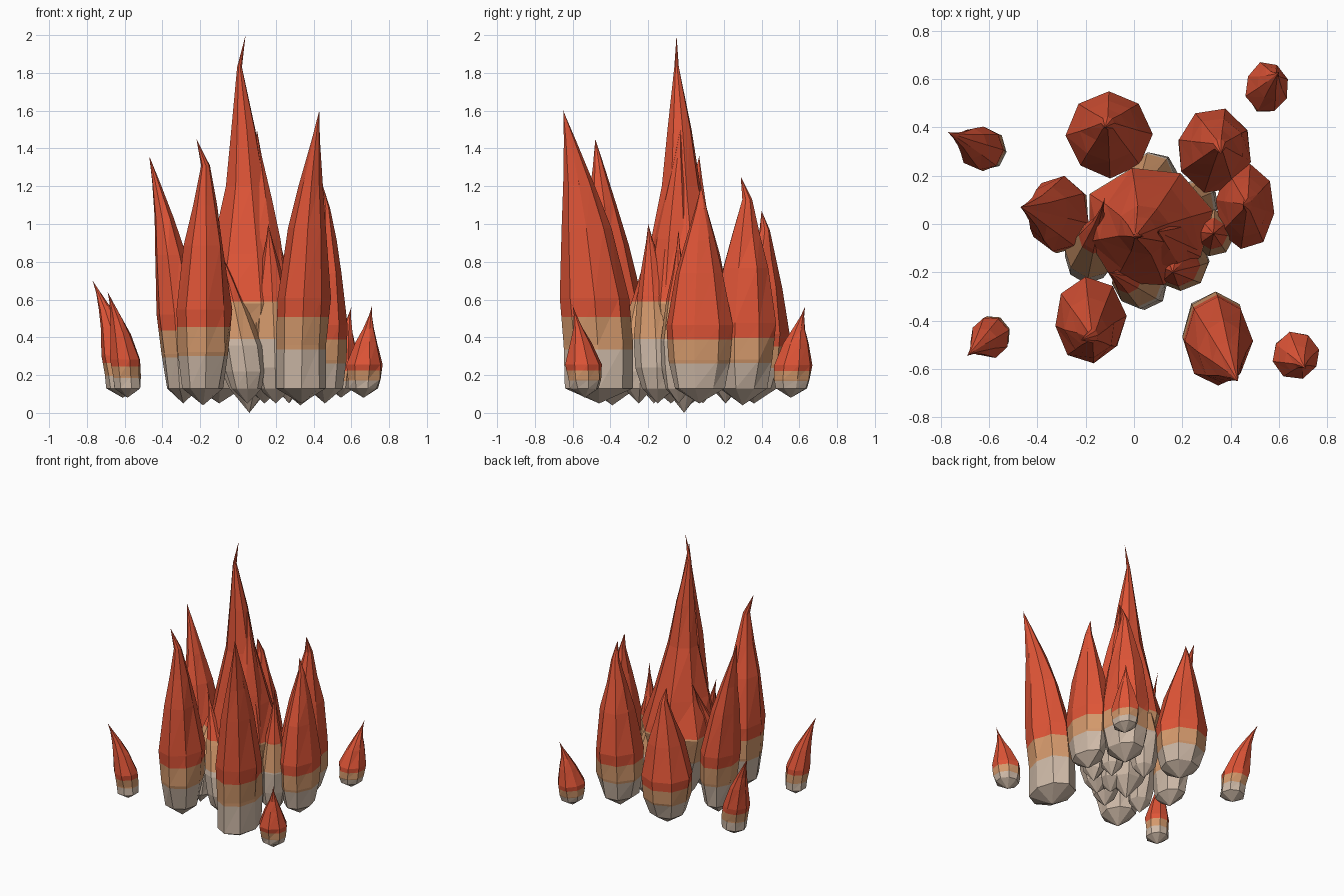
import bpy, bmesh, math, random
from mathutils import Vector

if "Cube" in bpy.data.objects:
    bpy.data.objects.remove(bpy.data.objects["Cube"])

random.seed(7)


def material(name, rgb):
    m = bpy.data.materials.new(name)
    m.diffuse_color = (*rgb, 1)
    m.use_nodes = True
    m.node_tree.nodes["Principled BSDF"].inputs["Base Color"].default_value = m.diffuse_color
    return m


MATS = [material("pale ash", (0.62, 0.49, 0.39)),
        material("warm tan", (0.66, 0.32, 0.15)),
        material("flame red", (0.74, 0.09, 0.038))]

# height fraction and width of a flame above its rounded foot
PROFILE = [(0.2, 0.94), (0.36, 1.0), (0.6, 0.7), (0.75, 0.43), (0.9, 0.16)]
CENTRAL = [(0.2, 0.86), (0.29, 1.0), (0.42, 0.76), (0.6, 0.42), (0.75, 0.25), (0.915, 0.05)]
CENTRE_BANDS = (0.39, 0.59)
FOOT_Z = 0.13
SIDES = 8


def flame(name, base, radii, tip, bottom, foot=0.72, taper=1.0, bend=2.0,
          profile=PROFILE, bands=None, hook=None):
    """Low-poly teardrop leaning to its tip, coloured in three height bands."""
    height = tip[2] - bottom
    levels = [((FOOT_Z - bottom) / height, foot)] + [(t, w ** taper) for t, w in profile]
    lean_to = hook or tip
    bm = bmesh.new()
    phase = random.uniform(0, math.tau / SIDES)
    rings = []
    for t, w in levels:
        s = t ** bend
        cx = base[0] + (lean_to[0] - base[0]) * s
        cy = base[1] + (lean_to[1] - base[1]) * s
        ring = []
        for i in range(SIDES):
            a = phase + math.tau * i / SIDES
            k = w * random.uniform(0.96, 1.08)
            ring.append(bm.verts.new((cx + radii[0] * k * math.cos(a),
                                      cy + radii[1] * k * math.sin(a),
                                      bottom + t * height)))
        rings.append(ring)
    foot_vert = bm.verts.new((base[0], base[1], bottom))
    tip_vert = bm.verts.new(tip)
    for i in range(SIDES):
        j = (i + 1) % SIDES
        bm.faces.new((foot_vert, rings[0][j], rings[0][i]))
        bm.faces.new((tip_vert, rings[-1][i], rings[-1][j]))
        for lo, hi in zip(rings, rings[1:]):
            bm.faces.new((lo[i], lo[j], hi[j]))
            bm.faces.new((lo[i], hi[j], hi[i]))
    # cut the colour bands
    bands = bands or (bottom + 0.185 * height, bottom + 0.295 * height)
    for z in bands:
        bmesh.ops.bisect_plane(bm, geom=bm.verts[:] + bm.edges[:] + bm.faces[:], dist=1e-5,
                               plane_co=Vector((0, 0, z)), plane_no=Vector((0, 0, 1)))
    bmesh.ops.recalc_face_normals(bm, faces=bm.faces[:])
    for f in bm.faces:
        f.material_index = sum(f.calc_center_median().z > z for z in bands)
    mesh = bpy.data.meshes.new(name)
    bm.to_mesh(mesh)
    bm.free()
    for m in MATS:
        mesh.materials.append(m)
    bpy.context.collection.objects.link(bpy.data.objects.new(name, mesh))


# tall central flame with a hooked tip
flame("central_flame", (0.06, -0.01), (0.26, 0.25), (0.04, -0.05, 2.0), 0.0, 0.42,
      bend=2.6, profile=CENTRAL, bands=CENTRE_BANDS, hook=(-0.005, -0.06))
# shoulder filling the right side of the central flame
flame("central_shoulder", (0.14, -0.08), (0.15, 0.16), (0.1, -0.03, 1.5), 0.05, 0.6, 1.1,
      bands=CENTRE_BANDS)

# ring of large flames
flame("front_right_flame", (0.335, -0.46), (0.14, 0.19), (0.43, -0.65, 1.6), 0.05, 0.92)
flame("front_left_flame", (-0.185, -0.39), (0.145, 0.175), (-0.22, -0.48, 1.45), 0.04,
      hook=(-0.17, -0.48))
flame("left_flame", (-0.29, 0.03), (0.12, 0.155), (-0.47, 0.07, 1.36), 0.05)
flame("back_flame", (-0.1, 0.36), (0.17, 0.175), (-0.12, 0.40, 1.07), 0.05, hook=(-0.11, 0.43))
flame("back_right_flame", (0.33, 0.3), (0.16, 0.175), (0.36, 0.29, 1.25), 0.04,
      hook=(0.36, 0.33))
flame("right_flame", (0.46, 0.07), (0.125, 0.18), (0.45, 0.08, 1.2), 0.05, hook=(0.47, 0.08))

# medium flames tucked against the centre, sharing its colour bands
for name, base, r, tip, taper in [
        ("inner_front_flame", (0.05, -0.25), 0.11, (-0.11, -0.2, 0.9), 1.3),
        ("inner_left_flame", (-0.19, -0.17), 0.105, (-0.12, 0.11, 1.0), 1.6),
        ("inner_back_flame", (0.09, 0.21), 0.105, (-0.02, 0.08, 0.95), 1.6),
        ("inner_right_flame", (0.32, -0.04), 0.095, (0.33, -0.04, 0.97), 1.3),
        ("inner_side_flame", (0.27, 0.09), 0.1, (0.14, 0.06, 0.9), 1.6),
        ("inner_lick_flame", (0.2, -0.15), 0.12, (0.16, -0.2, 1.0), 1.0)]:
    flame(name, base, (r, r), tip, 0.05, 0.7, taper, 1.6, bands=CENTRE_BANDS)

# small detached embers at the corners
flame("back_right_ember", (0.545, 0.555), (0.09, 0.105), (0.6, 0.63, 0.56), 0.08, 0.8, 1.3)
flame("front_right_ember", (0.665, -0.535), (0.1, 0.095), (0.71, -0.6, 0.57), 0.08, 0.8, 1.5)
flame("front_left_ember", (-0.585, -0.455), (0.08, 0.085), (-0.69, -0.545, 0.64), 0.08, 0.9, 1.1)
flame("back_left_ember", (-0.61, 0.305), (0.09, 0.09), (-0.77, 0.38, 0.70), 0.08, 0.9, 1.1)
